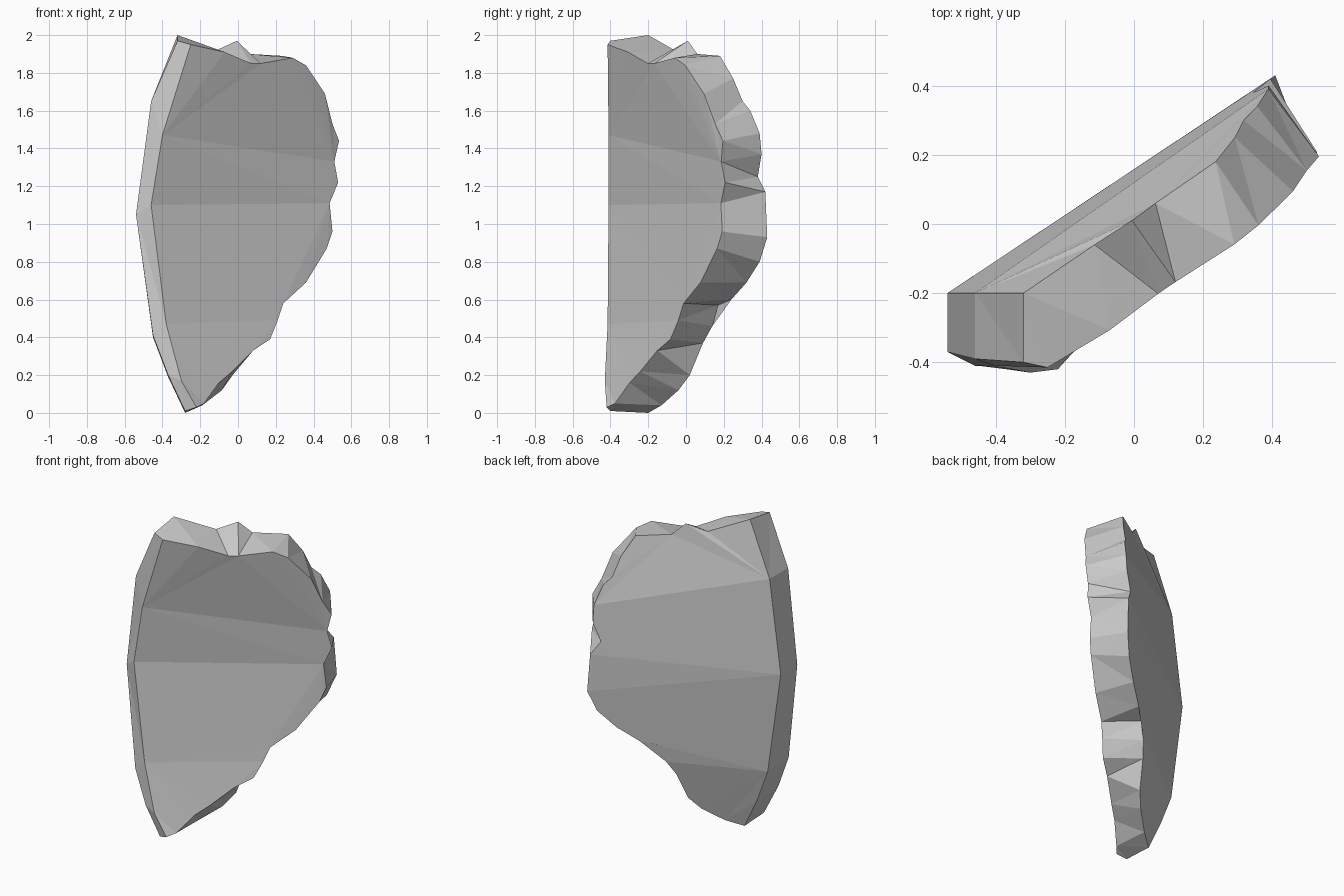
import bpy, bmesh

if "Cube" in bpy.data.objects:
    bpy.data.objects.remove(bpy.data.objects["Cube"])

# Slab directions: the broad face runs along (.83, .56), its normal is (-.56, .83)
UX, UY = 0.83, 0.56

# Curved section of the slab: (height, offset along normal)
FRONT_ARC = [(0, -.22), (.17, -.19), (.5, -.15), (1.05, -.115), (1.45, -.138), (1.9, -.215), (2, -.22)]
BACK_ARC = [(0, -.01), (.1, .01), (.5, .1), (1.05, .136), (1.5, .105), (1.9, .015), (2, .01)]


def offset(arc, z):
    for (z0, n0), (z1, n1) in zip(arc, arc[1:]):
        if z <= z1:
            return n0 + (n1 - n0) * (z - z0) / (z1 - z0)
    return arc[-1][1]


# Broken rim, from top left clockwise: front edge (x, z) and back edge (y, z)
RIM_FRONT = [(-.07, 1.91), (.07, 1.85), (.12, 1.85), (.29, 1.88), (.36, 1.84), (.46, 1.69), (.5, 1.53),
             (.535, 1.44), (.51, 1.33), (.53, 1.22), (.485, 1.11), (.5, .96), (.47, .87), (.36, .69),
             (.24, .58), (.21, .49), (.17, .39), (.08, .33), (-.03, .22), (-.1, .16), (-.18, .05)]
RIM_BACK = [(-.06, 1.92), (.01, 1.97), (.06, 1.9), (.18, 1.89), (.25, 1.77), (.3, 1.65), (.34, 1.6),
            (.39, 1.48), (.4, 1.37), (.38, 1.25), (.42, 1.17), (.43, .93), (.39, .8), (.32, .69),
            (.24, .6), (.17, .57), (.14, .46), (.09, .37), (.02, .2), (-.04, .12), (-.13, .04)]

# Straight left end, top to bottom: front edge, chamfer edge, back edge
END_FRONT = [(-.25, -.415, 1.95), (-.4, -.41, 1.47), (-.46, -.41, 1.1),
             (-.38, -.415, .47), (-.3, -.43, .17), (-.22, -.42, .03)]
END_MID = [(-.32, -.4, 1.97), (-.46, -.39, 1.65), (-.54, -.37, 1.05),
           (-.45, -.41, .41), (-.37, -.42, .2), (-.28, -.4, .01)]
END_BACK = [(-.32, -.2, 2.0), (-.46, -.2, 1.65), (-.54, -.2, 1.05),
            (-.45, -.195, .4), (-.37, -.2, .19), (-.28, -.2, 0)]

bm = bmesh.new()
front = [bm.verts.new((x, (offset(FRONT_ARC, z) + UY * x) / UX, z)) for x, z in RIM_FRONT]
back = [bm.verts.new(((UX * y - offset(BACK_ARC, z)) / UY, y, z)) for y, z in RIM_BACK]
ef, em, eb = [[bm.verts.new(p) for p in col] for col in (END_FRONT, END_MID, END_BACK)]


def strip(a, b):
    for i in range(len(a) - 1):
        bm.faces.new((a[i], b[i], b[i + 1], a[i + 1]))


# Left end and broken rim
strip(ef, em)
strip(em, eb)
strip(back, front)
bm.faces.new((ef[0], front[0], back[0], eb[0], em[0]))
bm.faces.new((ef[-1], em[-1], eb[-1], back[-1], front[-1]))

# Broad faces, creased in horizontal bands
rows = [0, 1, 2, 3, 5]
for end, rim, cuts in ((ef, front, [0, 8, 10, 14, 20]), (eb, back, [0, 7, 11, 14, 20])):
    for r0, r1, c0, c1 in zip(rows, rows[1:], cuts, cuts[1:]):
        bm.faces.new(rim[c0:c1 + 1] + end[r0:r1 + 1][::-1])

bmesh.ops.triangulate(bm, faces=bm.faces[:], ngon_method='BEAUTY')
bmesh.ops.recalc_face_normals(bm, faces=bm.faces[:])
mesh = bpy.data.meshes.new("stone_shard")
bm.to_mesh(mesh)
bm.free()
bpy.context.collection.objects.link(bpy.data.objects.new("stone_shard", mesh))
